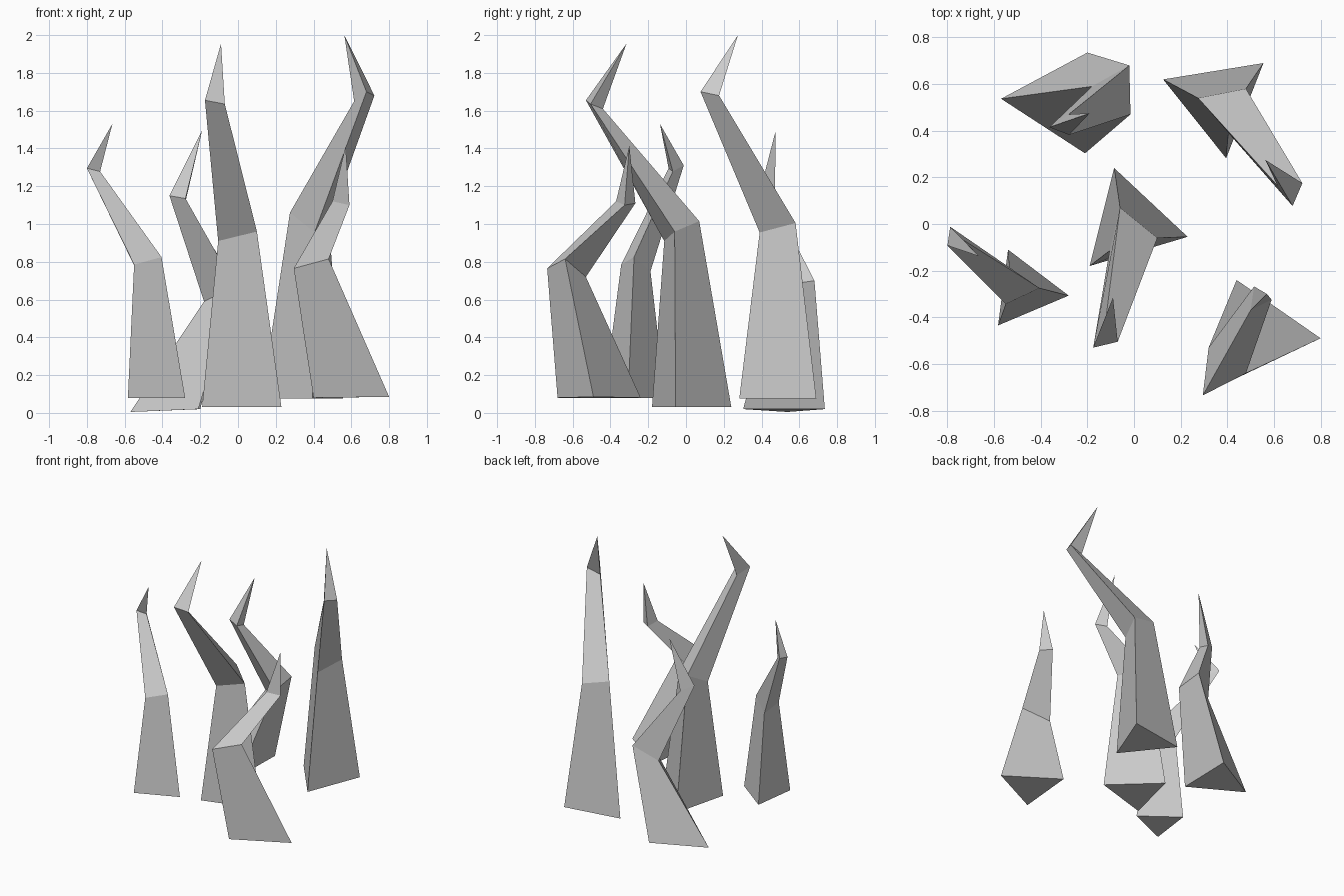
import bpy, bmesh


def spike(name, base, middle, upper, tip):
    """Bent three-sided spike: triangular rings lofted from the base to a point."""
    bm = bmesh.new()
    rings = [[bm.verts.new(p) for p in ring] for ring in (base, middle, upper)]
    point = bm.verts.new(tip)
    bm.faces.new(rings[0][::-1])
    for i in range(3):
        j = (i + 1) % 3
        for low, high in zip(rings, rings[1:]):
            bm.faces.new((low[i], low[j], high[j], high[i]))
        bm.faces.new((rings[-1][i], rings[-1][j], point))
    bmesh.ops.recalc_face_normals(bm, faces=bm.faces)
    mesh = bpy.data.meshes.new(name)
    bm.to_mesh(mesh)
    bm.free()
    obj = bpy.data.objects.new(name, mesh)
    bpy.context.collection.objects.link(obj)
    return obj


# Tall spike in the centre, bending forward
spike("centre_spike",
      [(-0.19, -0.18, 0.03), (0.23, -0.055, 0.03), (-0.085, 0.24, 0.03)],
      [(-0.105, -0.115, 0.91), (0.10, -0.06, 0.96), (-0.06, 0.07, 1.015)],
      [(-0.175, -0.53, 1.655), (-0.07, -0.505, 1.635), (-0.125, -0.44, 1.61)],
      (-0.09, -0.315, 1.955))

# Short spike at the front right, bending backward
spike("front_right_spike",
      [(0.40, -0.68, 0.08), (0.80, -0.49, 0.085), (0.44, -0.24, 0.08)],
      [(0.295, -0.735, 0.765), (0.48, -0.64, 0.815), (0.32, -0.53, 0.72)],
      [(0.50, -0.37, 1.12), (0.59, -0.325, 1.10), (0.515, -0.268, 1.11)],
      (0.57, -0.30, 1.415))

# Tallest spike at the back right
spike("back_right_spike",
      [(0.125, 0.62, 0.075), (0.395, 0.282, 0.075), (0.555, 0.69, 0.075)],
      [(0.275, 0.54, 1.06), (0.405, 0.39, 0.955), (0.48, 0.58, 1.005)],
      [(0.615, 0.165, 1.65), (0.68, 0.077, 1.70), (0.722, 0.175, 1.68)],
      (0.563, 0.275, 2.0))

# Leaning spike at the back
spike("back_spike",
      [(-0.57, 0.537, 0.005), (-0.21, 0.303, 0.02), (-0.20, 0.735, 0.02)],
      [(-0.18, 0.59, 0.59), (-0.015, 0.47, 0.67), (-0.02, 0.68, 0.70)],
      [(-0.363, 0.415, 1.15), (-0.278, 0.382, 1.135), (-0.28, 0.47, 1.11)],
      (-0.19, 0.475, 1.495))

# Small spike on the left
spike("left_spike",
      [(-0.583, -0.435, 0.08), (-0.28, -0.307, 0.08), (-0.54, -0.11, 0.08)],
      [(-0.55, -0.343, 0.785), (-0.405, -0.275, 0.825), (-0.535, -0.188, 0.75)],
      [(-0.80, -0.092, 1.295), (-0.73, -0.07, 1.278), (-0.788, -0.012, 1.31)],
      (-0.665, -0.138, 1.53))
